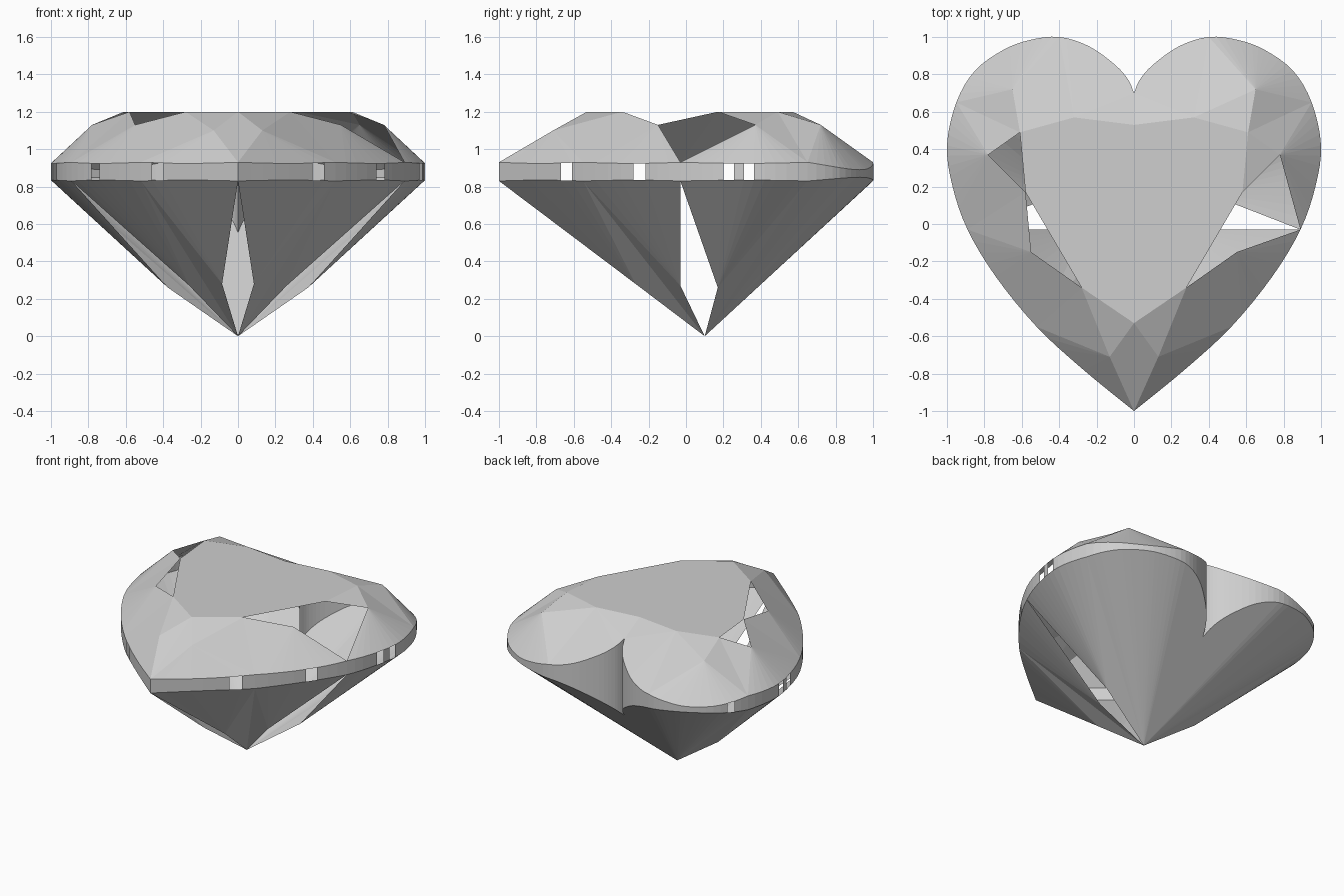
import bpy
import math
from mathutils import Vector

cube = bpy.data.objects.get("Cube")
if cube:
    bpy.data.objects.remove(cube, do_unlink=True)

grey = bpy.data.materials.new("gem_grey")
grey.use_nodes = True
COLOUR = (0.62, 0.62, 0.62, 1)
grey.diffuse_color = COLOUR
grey.node_tree.nodes["Principled BSDF"].inputs["Base Color"].default_value = COLOUR

# Half heart outline, from front tip to back notch
HALF = [(0, -1), (.27, -.78), (.52, -.55), (.74, -.28), (.89, -.03), (.97, .2),
        (1, .42), (.95, .65), (.85, .82), (.70, .93), (.56, .983), (.40, 1),
        (.24, .95), (.10, .85), (.03, .77), (0, .70)]
SUB = 4
TIP, FRONT, SIDE, LOBE, BACK, NOTCH = [i * SUB for i in (0, 2, 4, 7, 11, 15)]
TOP, BOTTOM, TABLE = .93, .83, 1.2
CENTRE = Vector((0, .3, .75))


def smooth_outline(points):
    """Catmull-Rom curve through the control points."""
    pts = [Vector(p) for p in points]
    pts = [2 * pts[0] - pts[1]] + pts + [2 * pts[-1] - pts[-2]]
    out = []
    for a, b, c, d in zip(pts, pts[1:], pts[2:], pts[3:]):
        for k in range(SUB):
            t = k / SUB
            out.append(.5 * (2 * b + (c - a) * t + (2 * a - 5 * b + 4 * c - d) * t ** 2
                             + (3 * b - a - 3 * c + d) * t ** 3))
    return out + [pts[-2]]


def girdle_heights(i, y):
    """Scalloped rim; the back facets run flat into the notch."""
    if i >= BACK:
        return TOP + .6 * (1 - y), BOTTOM * (y - .1) / .9
    for a, b in ((TIP, FRONT), (FRONT, SIDE), (SIDE, LOBE), (LOBE, BACK)):
        if a <= i < b:
            wave = math.sin(math.pi * (i - a) / (b - a))
            deep = a == LOBE
            return TOP - wave * (.04 if deep else .006), BOTTOM + wave * (.02 if deep else .005)


outline = smooth_outline(HALF)
upper, lower = [], []
for n, p in enumerate(outline):
    hi, lo = girdle_heights(n, p.y)
    upper.append((p.x, p.y, hi))
    lower.append((p.x, p.y, lo))

# Table corners and crown break points
table = [(x, y, TABLE) for x, y in
         ((0, -.53), (.28, -.34), (.58, .17), (.61, .49), (.32, .57), (0, .53))]
t0, t1, t2, t3, t4, t5 = table
m_front, m_side, m_lobe, m_back = ((.13, -.71, 1.1), (.55, -.15, 1.13),
                                   (.78, .37, 1.13), (.65, .72, 1.13))
# Culet and pavilion break points
culet = (0, .1, 0)
p_front, p_side, p_lobe = (.085, -.27, .28), (.26, -.03, .27), (.375, .17, .26)


def fan(apex, rim, a, b):
    return [(apex, rim[i], rim[i + 1]) for i in range(a, b)]


def crown_faces(s):
    faces = [(t0, m_front, upper[TIP]), (t0, t1, m_front),
             (t1, m_front, upper[FRONT]), (t1, upper[FRONT], m_side),
             (t3, m_lobe, upper[LOBE]), (t3, upper[LOBE], m_back),
             (t3, t4, m_back), (t4, m_back, upper[BACK]), (t4, upper[NOTCH], t5)]
    faces += fan(m_front, upper, TIP, FRONT) + fan(m_side, upper, FRONT, SIDE)
    faces += fan(m_lobe, upper, SIDE, LOBE) + fan(m_back, upper, LOBE, BACK)
    faces += fan(t4, upper, BACK, NOTCH)
    # The open facets differ between the two sides
    if s > 0:
        faces.append((t2, t3, m_lobe))
    else:
        faces += [(t2, m_side, upper[SIDE]), (t2, upper[SIDE], m_lobe)]
    return faces


def girdle_faces(s):
    gaps = {6, 12, 20, 22} if s > 0 else {6, 12, 20, 22, 30}
    return [(upper[i], upper[i + 1], lower[i + 1], lower[i])
            for i in range(NOTCH) if i not in gaps]


def pavilion_faces(s):
    # Front and side kites are left open
    faces = fan(p_front, lower, TIP, FRONT) + fan(p_side, lower, FRONT, SIDE)
    faces += [(culet, p_front, lower[FRONT]), (culet, lower[FRONT], p_side),
              (culet, p_lobe, lower[LOBE])]
    return faces + fan(p_lobe, lower, SIDE, LOBE) + fan(culet, lower, LOBE, NOTCH)


def table_faces(s):
    return [(t0, t1, t2), (t0, t2, t5), (t2, t3, t4), (t2, t4, t5)]


def build(name, half_faces):
    verts, index, faces = [], {}, []
    for s in (1, -1):
        for face in half_faces(s):
            pts = [Vector((p[0] * s, p[1], p[2])) for p in face]
            normal = (pts[1] - pts[0]).cross(pts[2] - pts[0])
            middle = sum(pts, Vector()) / len(pts)
            if normal.dot(middle - CENTRE) < 0:
                pts.reverse()
            ids = []
            for p in pts:
                key = tuple(round(c, 5) + 0.0 for c in p)
                if key not in index:
                    index[key] = len(verts)
                    verts.append(key)
                ids.append(index[key])
            faces.append(ids)
    mesh = bpy.data.meshes.new(name)
    mesh.from_pydata(verts, [], faces)
    mesh.materials.append(grey)
    mesh.update()
    bpy.context.collection.objects.link(bpy.data.objects.new(name, mesh))


build("table", table_faces)
build("crown", crown_faces)
build("girdle", girdle_faces)
build("pavilion", pavilion_faces)
